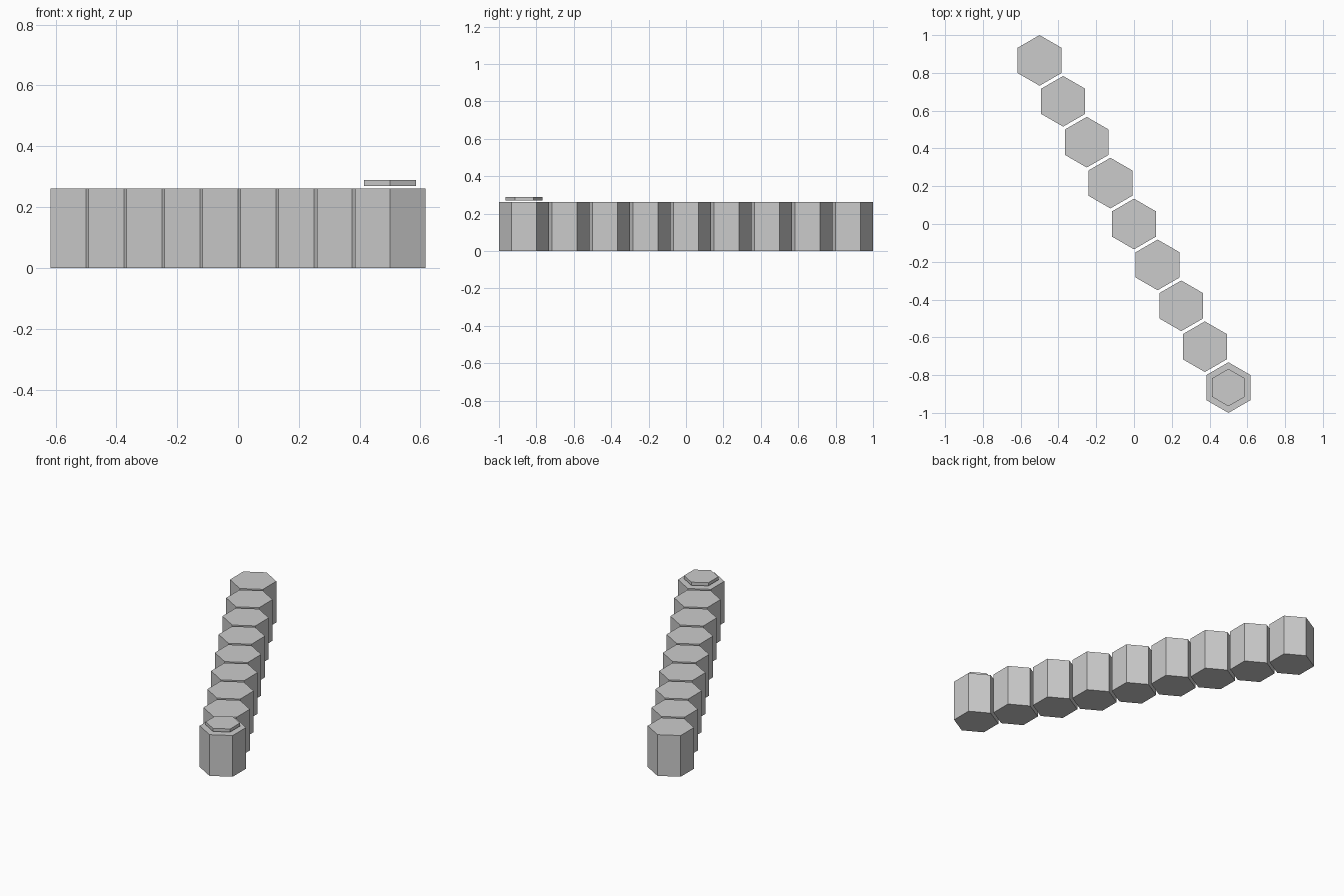
import bpy, math

if "Cube" in bpy.data.objects:
    bpy.data.objects.remove(bpy.data.objects["Cube"])

def hex_prism(name, radius, x, y, z0, z1):
    # six-sided prism with corners pointing along y
    bpy.ops.mesh.primitive_cylinder_add(vertices=6, radius=radius, depth=z1 - z0,
                                        location=(x, y, (z0 + z1) / 2))
    ob = bpy.context.object
    ob.name = name
    return ob

# diagonal row of nine columns, stepping along a hexagonal grid
STEP = 0.25
dx, dy = STEP * math.cos(math.radians(60)), STEP * math.sin(math.radians(60))
for i in range(-4, 5):
    hex_prism(f"hex_column_{i + 5}", 0.134, i * dx, -i * dy, 0, 0.262)

# small plate floating just above the front column
hex_prism("marker_plate", 0.099, 4 * dx, -4 * dy, 0.269, 0.289)
